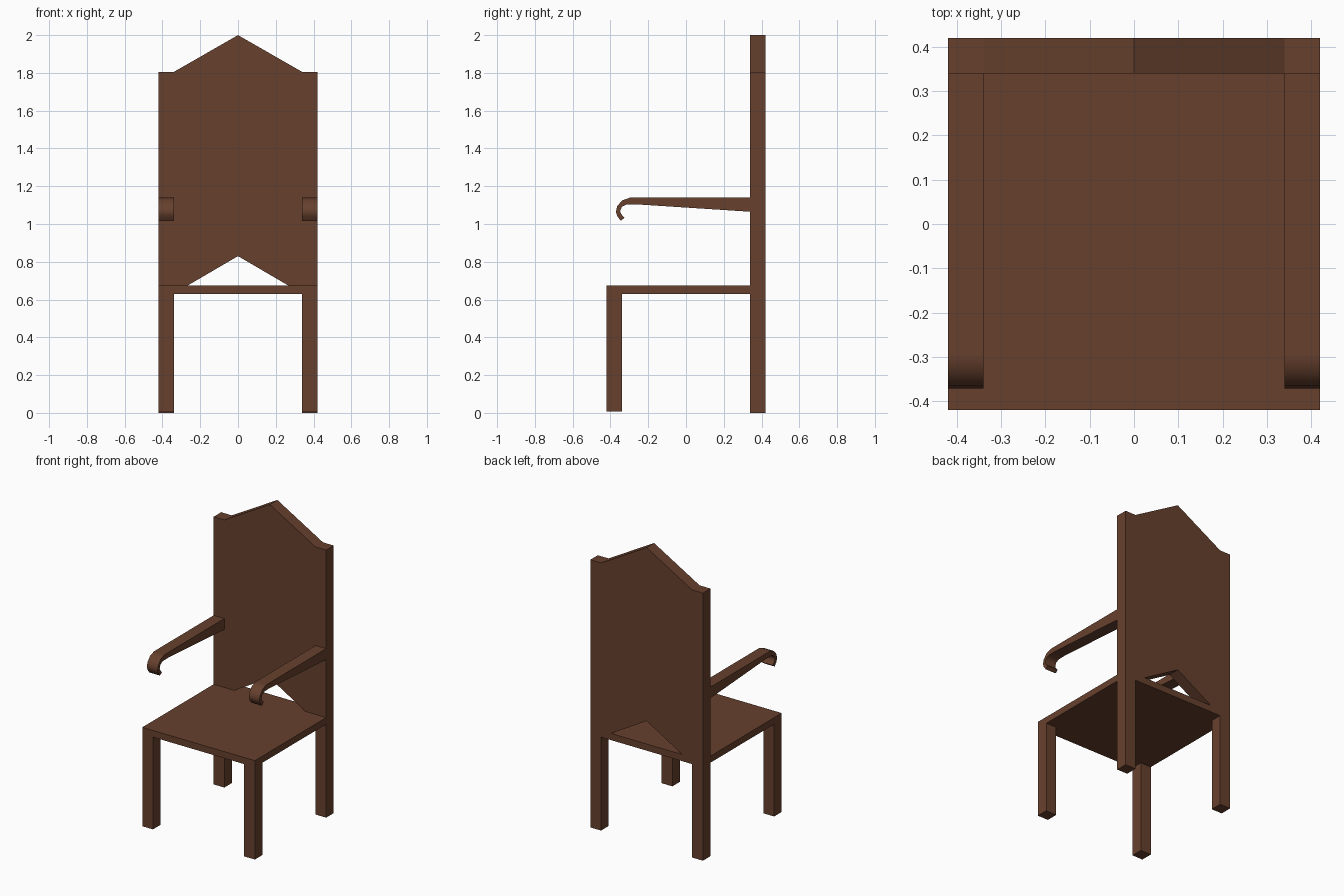
import bpy, bmesh, math
from mathutils import Vector

if "Cube" in bpy.data.objects:
    bpy.data.objects.remove(bpy.data.objects["Cube"])

wood = bpy.data.materials.new("dark brown wood")
wood.diffuse_color = (0.135, 0.052, 0.027, 1)
wood.use_nodes = True
wood.node_tree.nodes["Principled BSDF"].inputs["Base Color"].default_value = wood.diffuse_color


def prism(name, loops, lo, hi, axis):
    """Extrude closed 2D loops (outline, then holes) along an axis from lo to hi."""
    def place(a, b):
        return Vector({"x": (lo, a, b), "y": (a, lo, b), "z": (a, b, lo)}[axis])
    bm = bmesh.new()
    edges = []
    for loop in loops:
        vs = [bm.verts.new(place(a, b)) for a, b in loop]
        edges += [bm.edges.new((v, vs[i - 1])) for i, v in enumerate(vs)]
    bmesh.ops.triangle_fill(bm, edges=edges, use_beauty=True)
    ext = bmesh.ops.extrude_face_region(bm, geom=bm.faces[:], use_keep_orig=True)
    step = Vector([(hi - lo) if c == axis else 0 for c in "xyz"])
    bmesh.ops.translate(bm, vec=step,
                        verts=[g for g in ext["geom"] if isinstance(g, bmesh.types.BMVert)])
    # merge the coplanar triangles into clean flat faces
    bmesh.ops.dissolve_limit(bm, angle_limit=0.01, verts=bm.verts[:], edges=bm.edges[:])
    bmesh.ops.recalc_face_normals(bm, faces=bm.faces[:])
    me = bpy.data.meshes.new(name)
    bm.to_mesh(me)
    bm.free()
    me.materials.append(wood)
    ob = bpy.data.objects.new(name, me)
    bpy.context.collection.objects.link(ob)
    return ob


def rect(a0, a1, b0, b1):
    return [(a0, b0), (a1, b0), (a1, b1), (a0, b1)]


W, P = 0.42, 0.34          # outer half width, inner edge of the posts
SEAT_LO, SEAT_HI = 0.63, 0.675

# Backrest with rear legs, pointed top and a triangular opening above the seat
half = [(P, SEAT_LO), (P, 0), (W, 0), (W, 1.805), (P, 1.805)]
outline = half + [(0, 2.0)] + [(-x, z) for x, z in reversed(half)]
opening = [(-0.265, SEAT_HI), (0.265, SEAT_HI), (0, 0.83)]
prism("backrest_and_rear_legs", [outline, opening], P, W, "y")

# Seat board
prism("seat", [rect(-W, W, -W, P)], SEAT_LO, SEAT_HI, "z")

# Armrest side profile (y, z): tapered bar ending in a downward hook
arm = [(P, 1.065), (P, 1.14), (-0.295, 1.14), (-0.338, 1.125), (-0.365, 1.093),
       (-0.371, 1.064), (-0.364, 1.042), (-0.346, 1.017), (-0.325, 1.033),
       (-0.343, 1.052), (-0.349, 1.068), (-0.34, 1.09), (-0.316, 1.103), (-0.262, 1.104)]

for side, s in (("left", -1), ("right", 1)):
    lo, hi = sorted((s * P, s * W))
    # Front leg
    prism(side + "_front_leg", [rect(lo, hi, -W, -P)], 0.008, SEAT_LO, "z")
    # Armrest, smooth around the hook
    ob = prism(side + "_armrest", [arm], lo, hi, "x")
    bpy.ops.object.select_all(action="DESELECT")
    bpy.context.view_layer.objects.active = ob
    ob.select_set(True)
    bpy.ops.object.shade_smooth_by_angle(angle=math.radians(45))
    mod = ob.modifiers.new("flat bar shading", "WEIGHTED_NORMAL")
    mod.keep_sharp = True
